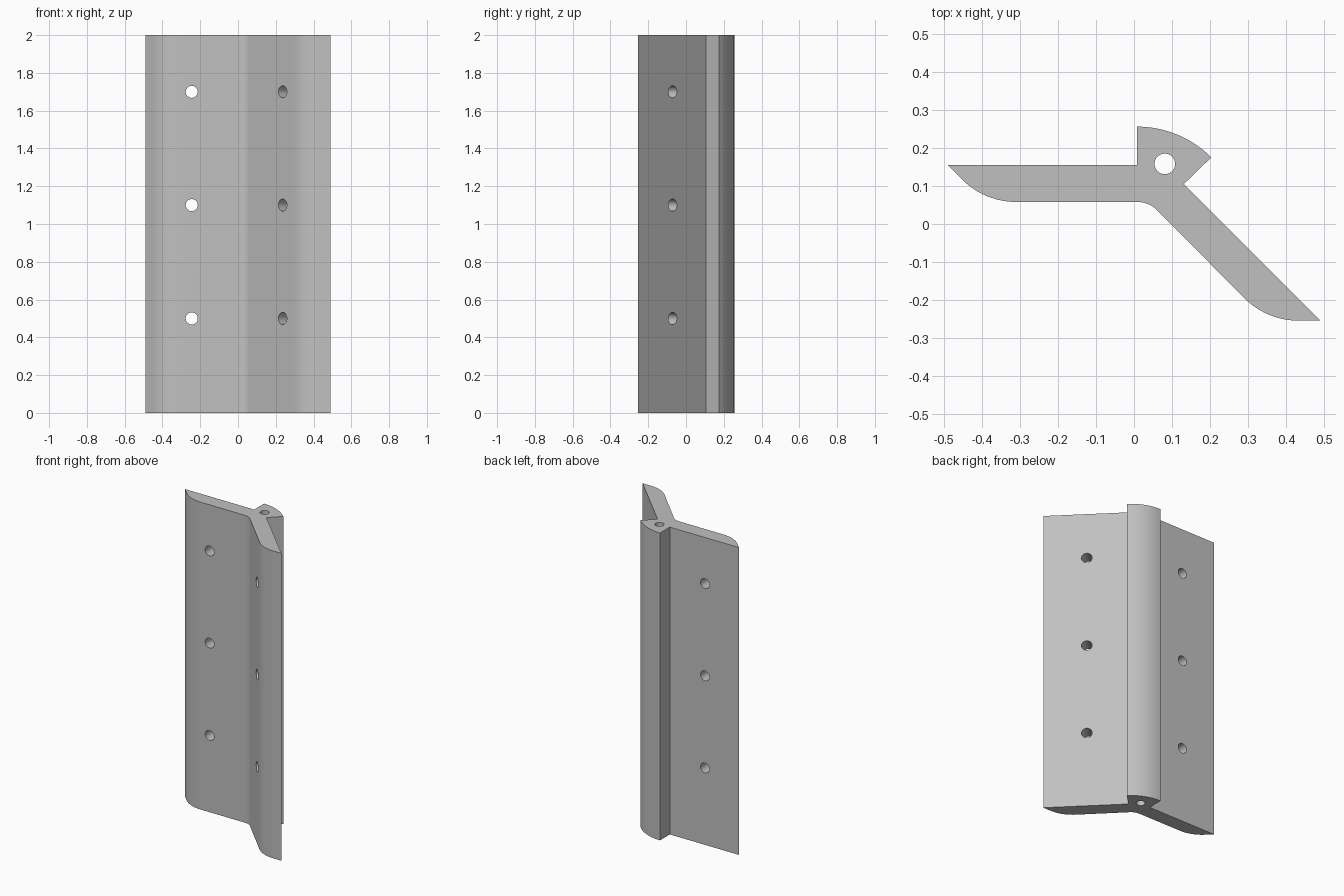
import bpy
import bmesh
from math import cos, sin, radians
from mathutils import Vector

default = bpy.data.objects.get("Cube")
if default:
    bpy.data.objects.remove(default, do_unlink=True)

HEIGHT = 2.0
grey = bpy.data.materials.new("plain grey")
grey.use_nodes = True
COLOUR = (0.53, 0.53, 0.53, 1)
grey.diffuse_color = COLOUR
grey.node_tree.nodes["Principled BSDF"].inputs["Base Color"].default_value = COLOUR


def arc(cx, cy, r, start, end, steps=12):
    """Points along a circular arc, angles in degrees."""
    angles = [radians(start + (end - start) * i / steps) for i in range(steps + 1)]
    return [(cx + r * cos(a), cy + r * sin(a)) for a in angles]


# Hinge cross-section, counter-clockwise from the left tip
profile = [(-0.49, 0.155)]
profile += arc(-0.31, 0.258, 0.2, 225, 270)      # rounded left edge
profile += arc(0.008, -0.017, 0.075, 90, 45)     # inner bend
profile += arc(0.432, -0.054, 0.2, 225, 270)     # rounded right edge
profile += [(0.49, -0.254), (0.131, 0.105)]
profile += arc(0.008, -0.02, 0.276, 45, 90)      # knuckle back
profile += [(0.008, 0.155)]

# Extrude the section to full height
bm = bmesh.new()
base = bm.faces.new([bm.verts.new((x, y, 0)) for x, y in profile])
top = bmesh.ops.extrude_face_region(bm, geom=[base])["geom"]
bmesh.ops.translate(bm, vec=(0, 0, HEIGHT),
                    verts=[v for v in top if isinstance(v, bmesh.types.BMVert)])
bmesh.ops.recalc_face_normals(bm, faces=bm.faces)
mesh = bpy.data.meshes.new("corner_bracket")
bm.to_mesh(mesh)
bm.free()
mesh.materials.append(grey)
bracket = bpy.data.objects.new("corner_bracket", mesh)
bpy.context.collection.objects.link(bracket)


def drill(centre, direction, radius, length):
    """Cut a round hole through the bracket."""
    turn = Vector(direction).to_track_quat("Z", "Y").to_euler()
    bpy.ops.mesh.primitive_cylinder_add(vertices=32, radius=radius, depth=length,
                                        location=centre, rotation=turn)
    cutter = bpy.context.object
    cutter.name = "hole_cutter"
    cutter.hide_render = True
    cutter.data.materials.append(grey)
    bpy.context.view_layer.objects.active = bracket
    cut = bracket.modifiers.new("hole", "BOOLEAN")
    cut.operation = "DIFFERENCE"
    cut.solver = "EXACT"
    cut.object = cutter
    bpy.ops.object.modifier_apply(modifier=cut.name)
    bpy.data.objects.remove(cutter, do_unlink=True)


# Pin hole along the knuckle and three screw holes through each wing
drill((0.081, 0.158, HEIGHT / 2), (0, 0, 1), 0.027, HEIGHT + 0.2)
for z in (0.5, 1.1, 1.7):
    drill((-0.245, 0.106, z), (0, 1, 0), 0.032, 0.3)
    drill((0.272, -0.105, z), (1, 1, 0), 0.032, 0.3)

# Smooth the curves, keep the edges crisp
bpy.ops.object.select_all(action="DESELECT")
bracket.select_set(True)
bpy.context.view_layer.objects.active = bracket
bpy.ops.object.shade_smooth_by_angle(angle=radians(25))
